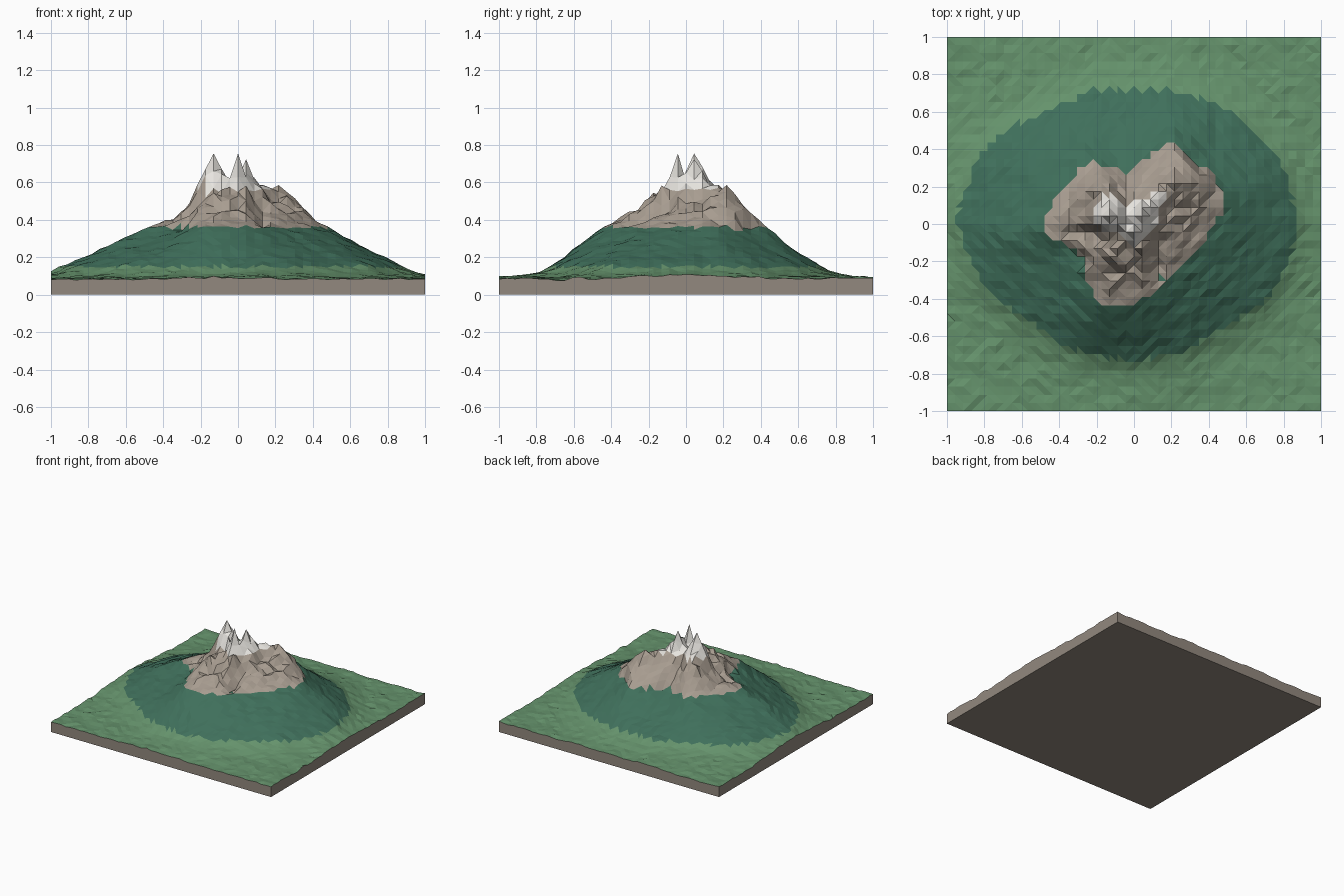
import bpy, bmesh, math, random
from mathutils import Vector, noise

if "Cube" in bpy.data.objects:
    bpy.data.objects.remove(bpy.data.objects["Cube"])

random.seed(7)
N = 46                      # grid cells per side
STEP = 2 / N

# contour radii by angle in degrees: rock line (z 0.36) and tree line (z 0.15)
ROCK = [(0, .44), (18, .52), (45, .45), (65, .48), (78, .36), (90, .28),
        (108, .28), (128, .43), (150, .41), (170, .45), (186, .48), (202, .34),
        (215, .31), (230, .40), (247, .47), (272, .43), (295, .35), (315, .33),
        (340, .37), (360, .44)]
TREE = [(0, .88), (45, .79), (90, .72), (125, .75), (147, .87), (180, .95),
        (200, .88), (225, .75), (270, .72), (315, .74), (340, .84), (360, .88)]

# summits: x, y, height, slope
PEAKS = [(-3 * STEP, STEP, .755, 2.0), (0, -STEP, .755, 3.2),
         (STEP, STEP, .70, 1.5), (.22, .20, .59, 1.0), (-.17, .13, .62, 1.4),
         (.13, .15, .62, 1.2), (-.1, -.13, .57, .9), (.02, -.1, .62, 1.3)]


def lookup(table, a):
    for (a0, v0), (a1, v1) in zip(table, table[1:]):
        if a <= a1:
            return v0 + (v1 - v0) * (a - a0) / (a1 - a0)
    return table[-1][1]


def height(x, y):
    r = math.hypot(x, y)
    a = math.degrees(math.atan2(y, x)) % 360
    rock, tree = lookup(ROCK, a), lookup(TREE, a)
    n = noise.noise(Vector((x * 5 + 3, y * 5, 1.7)))
    n2 = noise.noise(Vector((x * 13, y * 13, 4.2)))
    jit = random.uniform(-1, 1)
    if r < rock:
        t = 1 - r / rock
        z = .36 + .21 * t
        z = max([z] + [h - s * math.hypot(x - px, y - py) for px, py, h, s in PEAKS])
        z += min(1, t * 3) * (.018 * n2 + .022 * jit) + .006 * n
        # gully on the front right and west flanks
        z -= .07 * math.exp(-((x - .10 - .1 * (-y)) / .035) ** 2) * (y < -.06) * min(1, t * 3)
        z -= .06 * math.exp(-((y + .05) / .03) ** 2) * (x < -.16) * min(1, t * 3)
    elif r < tree:
        t = (r - rock) / (tree - rock)
        z = .36 - .21 * t + .012 * n + .008 * n2 + .005 * jit
    else:
        z = .083 + .067 * math.exp(-9 * (r - tree)) + .008 * n + .006 * n2 + .005 * jit
    for px, py, h, s in PEAKS[:2]:
        if math.hypot(x - px, y - py) < .01:
            return h
    return min(z, .73)


def material(name, rgb):
    m = bpy.data.materials.new(name)
    m.diffuse_color = (*rgb, 1)
    m.use_nodes = True
    m.node_tree.nodes["Principled BSDF"].inputs["Base Color"].default_value = m.diffuse_color
    return m


def add_object(name, bm, mats):
    me = bpy.data.meshes.new(name)
    bm.to_mesh(me)
    for m in mats:
        me.materials.append(m)
    ob = bpy.data.objects.new(name, me)
    bpy.context.collection.objects.link(ob)
    return ob


meadow = material("meadow", (.13, .29, .15))
forest = material("forest", (.05, .16, .105))
rock = material("rock", (.39, .335, .28))
snow = material("snow", (.80, .78, .74))
earth = material("earth", (.29, .25, .21))

# mountain surface
bm = bmesh.new()
bmesh.ops.create_grid(bm, x_segments=N, y_segments=N, size=1)
for v in bm.verts:
    v.co.z = height(v.co.x, v.co.y)
slab = bm.copy()
bmesh.ops.triangulate(bm, faces=bm.faces[:], quad_method='SHORT_EDGE')
for f in bm.faces:
    z = f.calc_center_median().z
    f.material_index = 0 if z < .15 else 1 if z < .36 else 2 if z < .57 else 3
    f.smooth = False
add_object("mountain_surface", bm, [meadow, forest, rock, snow])

# earth slab: side walls follow the terrain edge down to a flat bottom
top_faces = slab.faces[:]
rim = [e for e in slab.edges if e.is_boundary]
ext = bmesh.ops.extrude_edge_only(slab, edges=rim)["geom"]
for v in ext:
    if isinstance(v, bmesh.types.BMVert):
        v.co.z = 0
bottom = [e for e in ext if isinstance(e, bmesh.types.BMEdge)
          and all(v.co.z == 0 for v in e.verts)]
bmesh.ops.contextual_create(slab, geom=bottom)
bmesh.ops.recalc_face_normals(slab, faces=slab.faces[:])
bmesh.ops.delete(slab, geom=top_faces, context='FACES')
add_object("earth_slab", slab, [earth])
